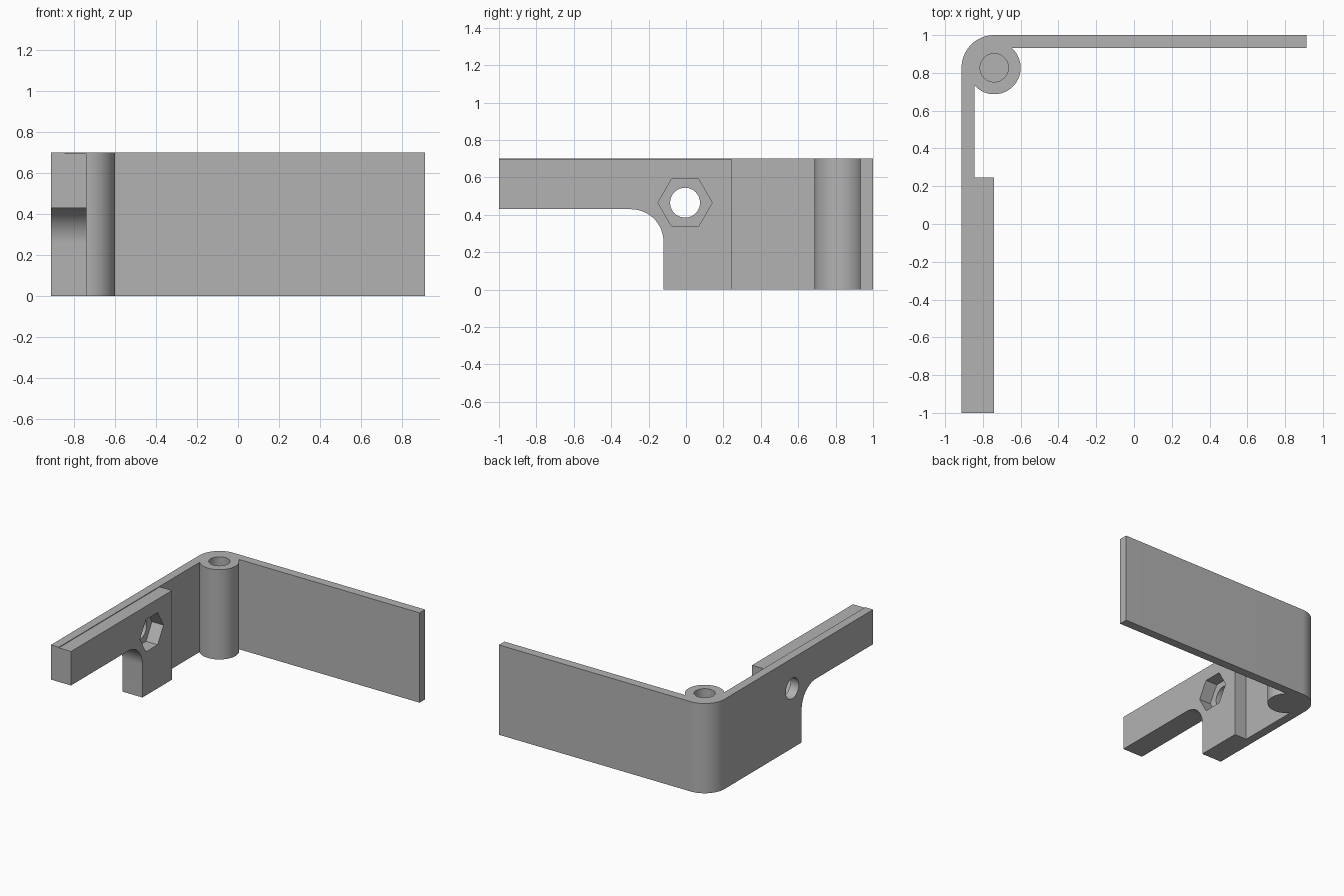
import bpy, bmesh, math
from mathutils import Vector

if "Cube" in bpy.data.objects:
    bpy.data.objects.remove(bpy.data.objects["Cube"])

H = 0.70                        # overall height
XO, XI, XB = -0.913, -0.845, -0.74   # outer wall, inner wall, thick arm face
PX, PY = -0.74, 0.827           # pivot centre
R_OUT, R_BOSS, R_PIN = 0.173, 0.14, 0.075

grey = bpy.data.materials.new("grey plastic")
grey.diffuse_color = (0.45, 0.45, 0.45, 1)
grey.use_nodes = True
grey.node_tree.nodes["Principled BSDF"].inputs["Base Color"].default_value = grey.diffuse_color


def arc(cx, cy, r, a0, a1, n):
    return [(cx + r * math.cos(math.radians(a0 + (a1 - a0) * i / n)),
             cy + r * math.sin(math.radians(a0 + (a1 - a0) * i / n))) for i in range(n + 1)]


def prism(name, pts, lo, hi, axis="z"):
    """Extrude an outline along z (points are x, y) or along x (points are y, z)."""
    bm = bmesh.new()
    place = (lambda a, b: (a, b, lo)) if axis == "z" else (lambda a, b: (lo, a, b))
    face = bm.faces.new([bm.verts.new(place(a, b)) for a, b in pts])
    ext = bmesh.ops.extrude_face_region(bm, geom=[face])
    step = Vector((0, 0, hi - lo)) if axis == "z" else Vector((hi - lo, 0, 0))
    bmesh.ops.translate(bm, vec=step,
                        verts=[v for v in ext["geom"] if isinstance(v, bmesh.types.BMVert)])
    bmesh.ops.recalc_face_normals(bm, faces=bm.faces)
    me = bpy.data.meshes.new(name)
    bm.to_mesh(me)
    bm.free()
    me.materials.append(grey)
    ob = bpy.data.objects.new(name, me)
    bpy.context.collection.objects.link(ob)
    return ob


def combine(ob, tool, op):
    mod = ob.modifiers.new(op.lower(), "BOOLEAN")
    mod.operation, mod.solver, mod.object = op, "EXACT", tool
    bpy.context.view_layer.objects.active = ob
    bpy.ops.object.modifier_apply(modifier=mod.name)
    bpy.data.objects.remove(tool, do_unlink=True)


# Two thin walls with a rounded corner and a pivot boss, in one outline
a0 = -180 + math.degrees(math.acos((PX - XI) / R_BOSS))
a1 = math.degrees(math.asin((0.932 - PY) / R_BOSS))
outline = [(XO, -1)]
outline += [(XI, -1)] + arc(PX, PY, R_BOSS, a0, a1, 40)
outline += [(0.913, 0.932), (0.913, 1.0)] + arc(PX, PY, R_OUT, 90, 180, 24)
bracket = prism("hinged_bracket", outline, 0, H)

# Thickened arm, a hair lower than the wall
arm = prism("thick_arm", [(-0.88, -1), (XB, -1), (XB, 0.245), (-0.88, 0.245)], 0, 0.695)
combine(bracket, arm, "UNION")

# Notch below the arm with a rounded inner corner
notch = prism("notch_cutter", [(-1.2, -0.2), (-0.12, -0.2)]
              + arc(-0.295, 0.255, 0.175, 0, 90, 20) + [(-1.2, 0.43)], -1.1, -0.6, "x")
combine(bracket, notch, "DIFFERENCE")

# Bolt hole and hexagonal nut pocket
bolt = prism("bolt_cutter", arc(-0.005, 0.465, 0.08, 0, 360, 40)[:-1], -1.1, -0.6, "x")
combine(bracket, bolt, "DIFFERENCE")
nut = prism("nut_cutter", arc(-0.005, 0.465, 0.145, 0, 360, 6)[:-1], -0.84, -0.6, "x")
combine(bracket, nut, "DIFFERENCE")

# Blind pin hole in the boss
pin = prism("pin_cutter", arc(PX, PY, R_PIN, 0, 360, 40)[:-1], 0.1, 0.9)
combine(bracket, pin, "DIFFERENCE")

bpy.ops.object.select_all(action="DESELECT")
bracket.select_set(True)
bpy.context.view_layer.objects.active = bracket
bpy.ops.object.shade_smooth_by_angle(angle=math.radians(30))
